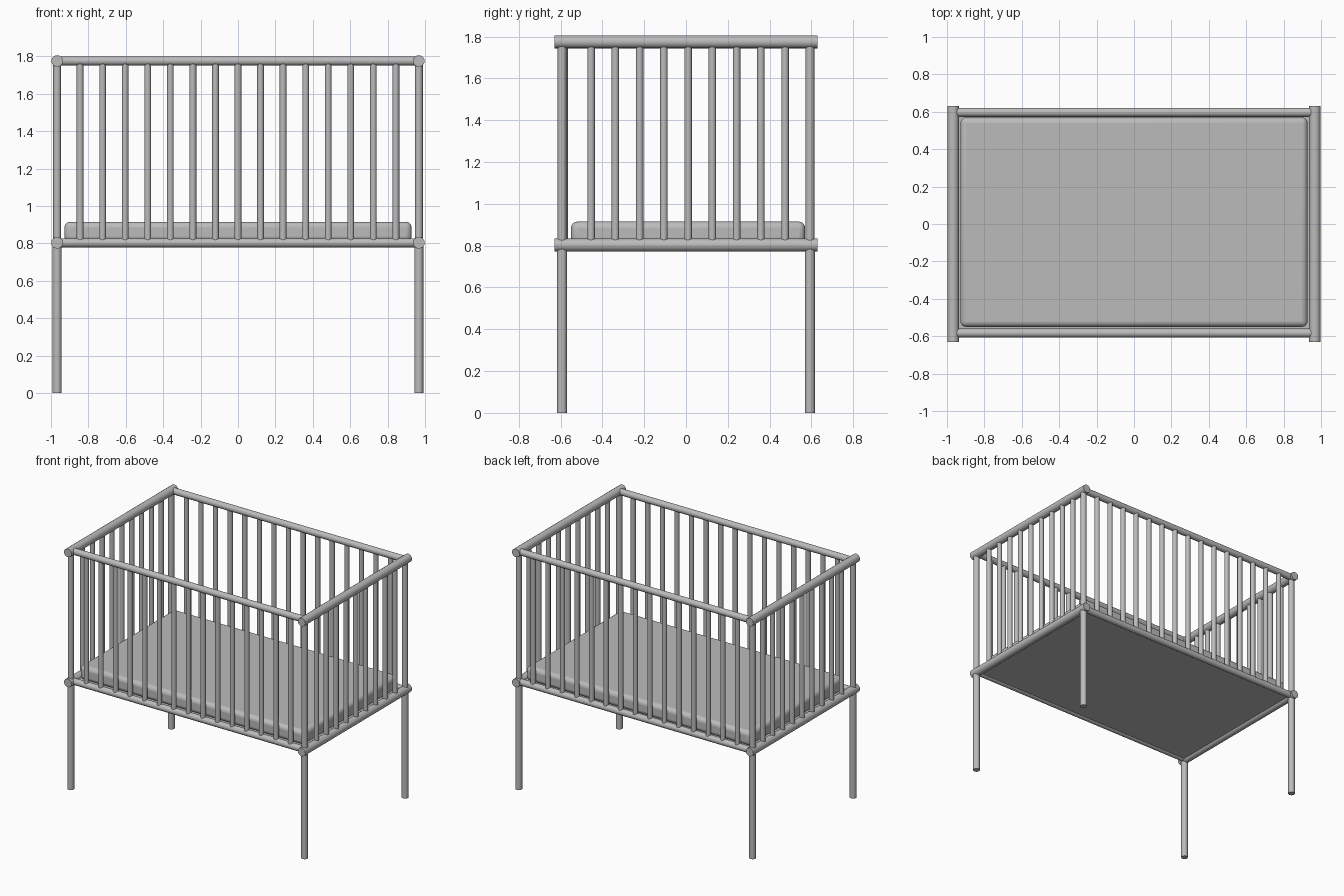
import bpy
from math import radians
from mathutils import Vector

cube = bpy.data.objects.get("Cube")
if cube:
    bpy.data.objects.remove(cube, do_unlink=True)

grey = bpy.data.materials.new("plain grey")
grey.use_nodes = True
COLOUR = (0.5, 0.5, 0.5, 1)
grey.diffuse_color = COLOUR
grey.node_tree.nodes["Principled BSDF"].inputs["Base Color"].default_value = COLOUR


def finish(name, angle=40):
    ob = bpy.context.object
    ob.name = name
    ob.data.materials.append(grey)
    bpy.ops.object.shade_smooth_by_angle(angle=radians(angle))
    return ob


def rod(name, start, end, radius):
    a, b = Vector(start), Vector(end)
    bpy.ops.mesh.primitive_cylinder_add(
        vertices=16, radius=radius, depth=(b - a).length, location=(a + b) / 2,
        rotation=(b - a).to_track_quat('Z', 'Y').to_euler())
    return finish(name)


def slab(name, low, high, bevel):
    a, b = Vector(low), Vector(high)
    bpy.ops.mesh.primitive_cube_add(size=1, location=(a + b) / 2)
    bpy.context.object.scale = b - a
    bpy.ops.object.transform_apply(location=False, rotation=False, scale=True)
    ob = finish(name)
    if bevel:
        mod = ob.modifiers.new("soft edges", 'BEVEL')
        mod.width, mod.segments = bevel, 4
    return ob


X = 0.967
FRONT, BACK = -0.583, 0.597
LOW, HIGH = 0.803, 1.775

# End rails and long rails, at mattress and top height
for level, z in (("lower", LOW), ("upper", HIGH)):
    for side, x in (("right", -X), ("left", X)):
        rod(f"{level}_end_rail_{side}", (x, -0.63, z), (x, 0.63, z), 0.031)
    for side, y in (("front", FRONT), ("back", BACK)):
        rod(f"{level}_long_rail_{side}", (-X, y, z), (X, y, z), 0.024)

# Legs and corner posts
for end, y in (("front", -0.593), ("back", 0.593)):
    for side, x in (("right", -X), ("left", X)):
        rod(f"leg_{end}_{side}", (x, y, 0), (x, y, LOW), 0.024)
        rod(f"corner_post_{end}_{side}", (x, y, LOW), (x, y, HIGH), 0.021)

# Bars of the long sides
for side, y in (("front", FRONT), ("back", BACK)):
    for i in range(15):
        x = (i - 7) * 0.1206
        rod(f"bar_{side}_{i + 1}", (x, y, LOW), (x, y, HIGH), 0.018)

# Bars of the ends
for side, x in (("right", -X), ("left", X)):
    for i in range(9):
        y = 0.01 + (i - 4) * 0.116
        rod(f"bar_{side}_{i + 1}", (x, y, LOW), (x, y, HIGH), 0.018)

# Bed base and mattress
slab("bed_base", (-0.95, -0.57, 0.79), (0.95, 0.585, 0.81), 0)
slab("mattress", (-0.928, -0.55, 0.808), (0.928, 0.57, 0.915), 0.03)
